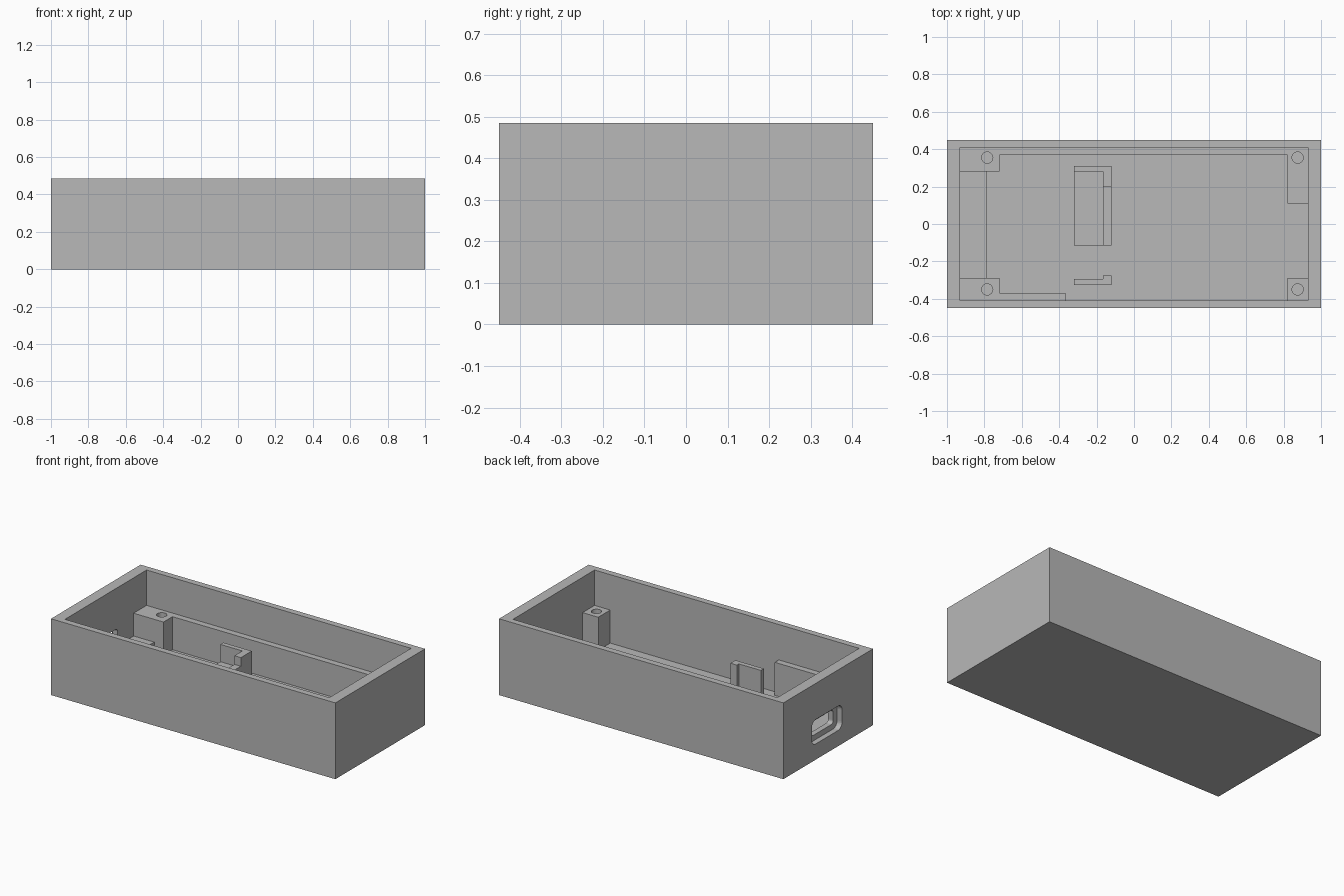
import bpy, bmesh, math
from mathutils import Matrix

start = bpy.data.objects.get("Cube")
if start:
    bpy.data.objects.remove(start, do_unlink=True)

grey = bpy.data.materials.new("plain grey")
grey.use_nodes = True
COLOUR = (0.48, 0.48, 0.48, 1)
grey.diffuse_color = COLOUR
grey.node_tree.nodes["Principled BSDF"].inputs["Base Color"].default_value = COLOUR

FLOOR, LEDGE, CLIP, SEAT, LIP = 0.05, 0.26, 0.225, 0.115, 0.17
IN_X, IN_Y = 0.93, 0.41          # inside half sizes of the tray


def prism(name, outline, z0, z1, matrix=None):
    """Extrude an outline in x, y from z0 to z1."""
    bm = bmesh.new()
    face = bm.faces.new([bm.verts.new((x, y, z0)) for x, y in outline])
    side = bmesh.ops.extrude_face_region(bm, geom=[face])["geom"]
    verts = [v for v in side if isinstance(v, bmesh.types.BMVert)]
    bmesh.ops.translate(bm, verts=verts, vec=(0, 0, z1 - z0))
    bmesh.ops.recalc_face_normals(bm, faces=bm.faces)
    if matrix:
        bm.transform(matrix)
    mesh = bpy.data.meshes.new(name)
    bm.to_mesh(mesh)
    bm.free()
    mesh.materials.append(grey)
    obj = bpy.data.objects.new(name, mesh)
    bpy.context.collection.objects.link(obj)
    return obj


def rect(x0, x1, y0, y1):
    return [(x0, y0), (x1, y0), (x1, y1), (x0, y1)]


def rounded(x0, x1, y0, y1, r, steps=6):
    corners = [(x1 - r, y1 - r), (x0 + r, y1 - r), (x0 + r, y0 + r), (x1 - r, y0 + r)]
    return [(cx + r * math.cos(a), cy + r * math.sin(a))
            for i, (cx, cy) in enumerate(corners)
            for a in [(i + s / steps) * math.pi / 2 for s in range(steps + 1)]]


def cut(obj, cutters):
    """Subtract the cutters, bake the result and remove them."""
    for c in cutters:
        c.hide_render = True
        mod = obj.modifiers.new("cut", "BOOLEAN")
        mod.operation, mod.solver, mod.object = "DIFFERENCE", "EXACT", c
    bpy.context.view_layer.update()
    graph = bpy.context.evaluated_depsgraph_get()
    mesh = bpy.data.meshes.new_from_object(obj.evaluated_get(graph))
    obj.modifiers.clear()
    obj.data = mesh
    for c in cutters:
        bpy.data.objects.remove(c, do_unlink=True)


def screw_hole(x, y):
    ring = [(x + 0.03 * math.cos(i * math.tau / 24), y + 0.03 * math.sin(i * math.tau / 24))
            for i in range(24)]
    return prism("hole_cutter", ring, 0.08, LEDGE + 0.1)


# Open tray with a recessed socket opening in its right end
case = prism("case", rect(-1, 1, -0.45, 0.45), 0, 0.485)
to_end = Matrix(((0, 0, 1, 0), (1, 0, 0, 0), (0, 1, 0, 0), (0, 0, 0, 1)))
cut(case, [
    prism("cavity_cutter", rect(-IN_X, IN_X, -IN_Y, IN_Y), FLOOR, 0.6),
    prism("socket_recess_cutter", rounded(-0.14, 0.165, 0.1, 0.255, 0.04), -1.1, -0.965, to_end),
    prism("socket_cutter", rounded(-0.1, 0.12, 0.135, 0.225, 0.02), -1.1, -0.9, to_end),
])

# Ledges and corner posts with blind screw holes
back_ledge = prism("back_ledge", [
    (-IN_X, IN_Y), (-IN_X, 0.28), (-0.72, 0.28), (-0.72, 0.37),
    (0.82, 0.37), (0.82, 0.11), (IN_X, 0.11), (IN_X, IN_Y)], FLOOR, LEDGE)
cut(back_ledge, [screw_hole(-0.785, 0.355), screw_hole(0.875, 0.355)])

front_ledge = prism("front_ledge", [
    (-IN_X, -IN_Y), (-0.365, -IN_Y), (-0.365, -0.37), (-0.72, -0.37),
    (-0.72, -0.29), (-IN_X, -0.29)], FLOOR, LEDGE)
cut(front_ledge, [screw_hole(-0.785, -0.35)])

front_post = prism("front_post", rect(0.82, IN_X, -IN_Y, -0.29), FLOOR, LEDGE)
cut(front_post, [screw_hole(0.875, -0.35)])

# Low shelf behind the socket
prism("socket_shelf", rect(-IN_X, -0.785, -0.29, 0.28), FLOOR, SEAT)

# Board holder: seat, low lip and two L-shaped end clips
prism("board_seat", rect(-0.32, -0.165, -0.115, 0.28), FLOOR, SEAT)
prism("board_lip", rect(-0.165, -0.12, -0.115, 0.2), FLOOR, LIP)
for name, end, inner, tip in (("back_clip", 0.31, 0.28, 0.2),
                              ("front_clip", -0.325, -0.295, -0.275)):
    prism(name, [(-0.32, end), (-0.12, end), (-0.12, tip),
                 (-0.165, tip), (-0.165, inner), (-0.32, inner)], FLOOR, CLIP)
